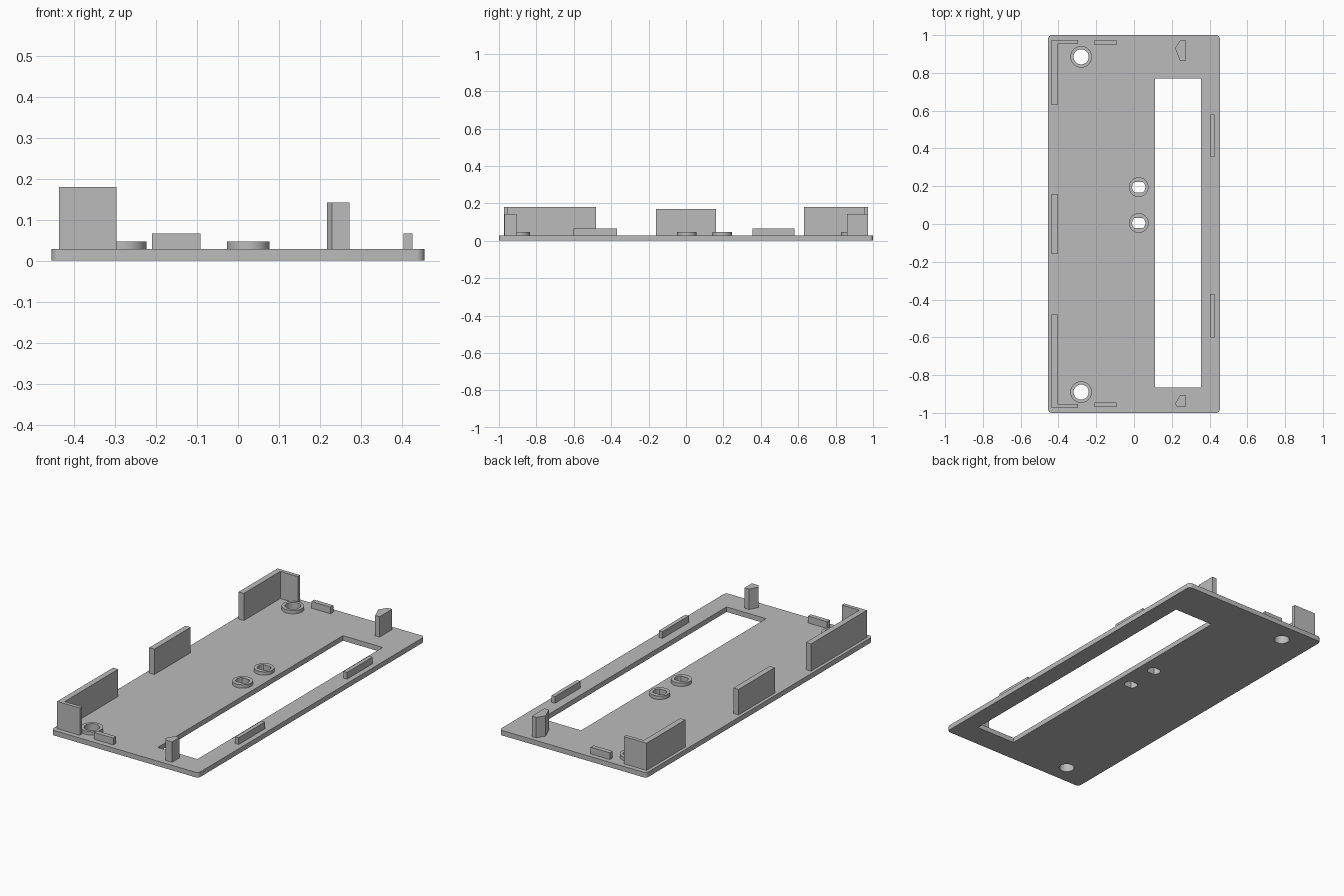
import bpy, bmesh, math

if "Cube" in bpy.data.objects:
    bpy.data.objects.remove(bpy.data.objects["Cube"], do_unlink=True)

grey = bpy.data.materials.new("light_grey")
grey.use_nodes = True
colour = (0.5, 0.5, 0.5, 1)
grey.diffuse_color = colour
grey.node_tree.nodes["Principled BSDF"].inputs["Base Color"].default_value = colour

TOP = 0.028    # upper face of the plate
SINK = 0.02    # standing parts start just inside the plate


def extrude(name, loops, z0, z1):
    """Extrude an outline, with any further loops as holes, from z0 to z1."""
    curve = bpy.data.curves.new(name, "CURVE")
    curve.dimensions = "2D"
    curve.fill_mode = "BOTH"
    curve.extrude = (z1 - z0) / 2
    for loop in loops:
        spline = curve.splines.new("POLY")
        spline.points.add(len(loop) - 1)
        for point, (x, y) in zip(spline.points, loop):
            point.co = (x, y, 0, 1)
        spline.use_cyclic_u = True
    obj = bpy.data.objects.new(name, curve)
    bpy.context.collection.objects.link(obj)
    bpy.ops.object.select_all(action="DESELECT")
    obj.select_set(True)
    bpy.context.view_layer.objects.active = obj
    bpy.ops.object.convert(target="MESH")
    obj = bpy.context.object
    bm = bmesh.new()
    bm.from_mesh(obj.data)
    bmesh.ops.translate(bm, verts=bm.verts, vec=(0, 0, (z0 + z1) / 2))
    bmesh.ops.remove_doubles(bm, verts=bm.verts, dist=0.00005)
    bmesh.ops.recalc_face_normals(bm, faces=bm.faces)
    bm.to_mesh(obj.data)
    bm.free()
    obj.data.materials.clear()
    obj.data.materials.append(grey)
    bpy.ops.object.shade_smooth_by_angle(angle=math.radians(30))
    return obj


def rect(x0, x1, y0, y1):
    return [(x0, y0), (x1, y0), (x1, y1), (x0, y1)]


def circle(x, y, r, flat=1.0):
    """Circle, cut off by flats at +-flat in y."""
    steps = [2 * math.pi * i / 48 for i in range(48)]
    return [(x + r * math.cos(a), y + max(-flat, min(flat, r * math.sin(a))))
            for a in steps]


def rounded_rect(hx, hy, r, n=6):
    pts = []
    for q, (sx, sy) in enumerate([(1, 1), (-1, 1), (-1, -1), (1, -1)]):
        for i in range(n + 1):
            a = (q + i / n) * math.pi / 2
            pts.append((sx * (hx - r) + r * math.cos(a),
                        sy * (hy - r) + r * math.sin(a)))
    return pts


# Holes: name, x, y, outer radius, bore radius, flat offset
bosses = [("rear_screw_boss", -0.28, 0.885, 0.057, 0.04, 1),
          ("front_screw_boss", -0.28, -0.89, 0.057, 0.04, 1),
          ("rear_keyed_boss", 0.025, 0.195, 0.052, 0.035, 0.027),
          ("front_keyed_boss", 0.025, 0.005, 0.052, 0.035, 0.027)]
bores = [circle(x, y, r, flat) for _, x, y, _, r, flat in bosses]

# Base plate with the long window and the four holes
window = rect(0.11, 0.355, -0.865, 0.77)
extrude("base_plate", [rounded_rect(0.455, 1.0, 0.02), window] + bores, 0, TOP)

# Raised rings round the holes
for (name, x, y, r, _, _), bore in zip(bosses, bores):
    extrude(name, [circle(x, y, r), bore], SINK, 0.047)

# L-shaped corner walls and the wall between them
for name, s, end in (("rear_corner_wall", 1, 0.63), ("front_corner_wall", -1, 0.48)):
    outline = [(-0.437, end), (-0.405, end), (-0.405, 0.952),
               (-0.297, 0.952), (-0.297, 0.973), (-0.437, 0.973)]
    extrude(name, [[(x, s * y) for x, y in outline]], SINK, 0.18)
extrude("middle_wall", [rect(-0.437, -0.405, -0.16, 0.16)], SINK, 0.17)

# Low locating tabs
tabs = {"rear_tab": (-0.21, -0.092, 0.948, 0.973),
        "front_tab": (-0.21, -0.092, -0.97, -0.945),
        "left_rear_tab": (0.404, 0.426, 0.355, 0.58),
        "left_front_tab": (0.404, 0.426, -0.602, -0.37)}
for name, box in tabs.items():
    extrude(name, [rect(*box)], SINK, 0.066)

# Pointed posts
extrude("rear_post", [[(0.272, 0.973), (0.245, 0.973), (0.217, 0.93),
                       (0.245, 0.862), (0.272, 0.862)]], SINK, 0.142)
extrude("front_post", [[(0.272, -0.97), (0.23, -0.97), (0.217, -0.952),
                        (0.245, -0.905), (0.272, -0.905)]], SINK, 0.142)
